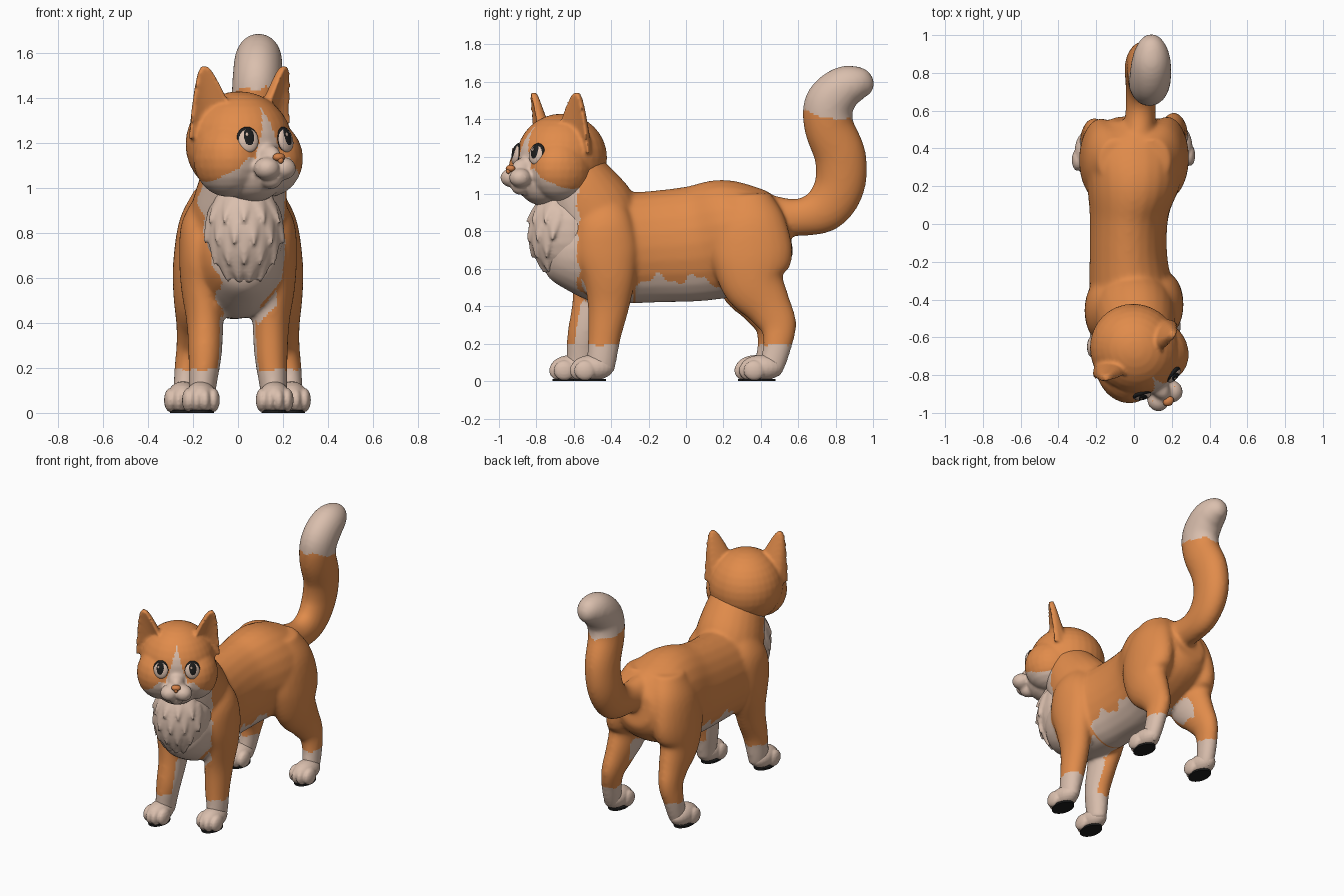
import bpy, bmesh, math
from mathutils import Vector, Matrix

cube = bpy.data.objects.get("Cube")
if cube:
    bpy.data.objects.remove(cube, do_unlink=True)


def material(name, rgb):
    m = bpy.data.materials.new(name)
    m.use_nodes = True
    m.diffuse_color = (*rgb, 1)
    m.node_tree.nodes["Principled BSDF"].inputs["Base Color"].default_value = (*rgb, 1)
    return m


ORANGE = material("orange_fur", (0.75, 0.26, 0.07))
CREAM = material("cream_fur", (0.70, 0.52, 0.42))
BLACK = material("black", (0.012, 0.012, 0.012))
NOSE = material("nose_orange", (0.66, 0.22, 0.065))

# The head is turned towards its left
HEAD = Matrix.Translation((0.018, -0.685, 0)) @ Matrix.Rotation(math.radians(33), 4, 'Z')


def ball(bm, loc, radii, rot=Matrix(), seg=24):
    mat = Matrix.Translation(loc) @ rot @ Matrix.Diagonal((*radii, 1))
    bmesh.ops.create_uvsphere(bm, u_segments=seg, v_segments=seg // 2, radius=1, matrix=mat)


def skin(bm, rings):
    """Join rings of points into a closed solid."""
    rings = [[bm.verts.new(p) for p in ring] for ring in rings]
    for r, s in zip(rings, rings[1:]):
        for j in range(len(r)):
            k = (j + 1) % len(r)
            bm.faces.new((r[j], r[k], s[k], s[j]))
    bm.faces.new(rings[0][::-1])
    bm.faces.new(rings[-1])


def tube(bm, pts, seg=24, steps=5):
    """Loft ellipses along points (x, y, z, half width, half depth)."""
    p = [Vector(q) for q in pts]
    p = [p[0] * 2 - p[1]] + p + [p[-1] * 2 - p[-2]]
    path = []
    for i in range(1, len(p) - 2):
        a, b, c, d = p[i - 1:i + 3]
        for k in range(steps):
            t = k / steps
            path.append((b * 2 + (c - a) * t + (a * 2 - b * 5 + c * 4 - d) * t * t
                         + (b * 3 - a - c * 3 + d) * t ** 3) * 0.5)
    path.append(p[-2])
    side, rings = Vector((1, 0, 0)), []
    for i, q in enumerate(path):
        tangent = Vector(path[min(i + 1, len(path) - 1)][:3]) - Vector(path[max(i - 1, 0)][:3])
        up = side.cross(tangent).normalized()
        angles = [math.tau * j / seg for j in range(seg)]
        rings.append([Vector(q[:3]) + side * q[3] * math.cos(a) + up * q[4] * math.sin(a) for a in angles])
    skin(bm, rings)


def finish(name, bm, mats, voxel=0, smooth=0, rule=None, matrix=Matrix()):
    """Turn a bmesh into an object, optionally fused, and colour its faces by a rule."""
    bmesh.ops.recalc_face_normals(bm, faces=bm.faces)
    me = bpy.data.meshes.new(name)
    bm.to_mesh(me)
    bm.free()
    ob = bpy.data.objects.new(name, me)
    bpy.context.collection.objects.link(ob)
    if voxel:
        mod = ob.modifiers.new("fuse", 'REMESH')
        mod.mode = 'VOXEL'
        mod.voxel_size = voxel
        mod = ob.modifiers.new("soften", 'SMOOTH')
        mod.factor = 0.5
        mod.iterations = smooth
        ev = ob.evaluated_get(bpy.context.evaluated_depsgraph_get())
        me = bpy.data.meshes.new_from_object(ev)
        ob.modifiers.clear()
        ob.data = me
    me.materials.clear()
    for m in mats:
        me.materials.append(m)
    for f in me.polygons:
        f.use_smooth = True
        f.material_index = int(rule(f.center, f.normal)) if rule else 0
    me.transform(matrix)
    return ob


# Body: torso, neck, tail and legs fused together
bm = bmesh.new()
tube(bm, [(.02, -.74, .72, .08, .12), (.02, -.67, .71, .16, .2), (0, -.52, .71, .215, .28),
          (-.015, -.35, .71, .22, .295), (-.03, -.15, .72, .205, .3), (-.025, .05, .735, .21, .31),
          (0, .22, .765, .25, .315), (0, .38, .78, .26, .265), (0, .49, .79, .215, .205), (0, .555, .8, .12, .12)])
tube(bm, [(0, -.4, .76, .21, .2), (.005, -.49, .9, .215, .23), (.02, -.57, 1.04, .19, .2),
          (.025, -.62, 1.15, .16, .16)])
tube(bm, [(.02, .42, .89, .09, .11), (.035, .6, .875, .08, .1), (.04, .74, .92, .085, .125),
          (.045, .82, 1.04, .095, .135), (.06, .825, 1.2, .1, .138), (.075, .765, 1.36, .107, .133),
          (.085, .765, 1.48, .11, .133), (.09, .84, 1.565, .107, .118), (.092, .92, 1.59, .09, .095),
          (.092, .98, 1.59, .055, .06), (.092, 1.005, 1.59, .02, .02)])
front_leg = [(.09, -.46, .98, .09, .11), (.15, -.44, .85, .1, .15), (.17, -.425, .7, .092, .165),
             (.163, -.41, .55, .09, .14), (.147, -.415, .4, .082, .112), (.147, -.435, .25, .074, .09),
             (.157, -.45, .12, .062, .08), (.16, -.46, .05, .055, .075)]
hind_leg = [(.09, .33, 1, .1, .12), (.145, .34, .86, .115, .19), (.175, .35, .68, .113, .22),
            (.188, .36, .53, .1, .175), (.195, .44, .4, .08, .125), (.208, .492, .3, .066, .1),
            (.225, .49, .2, .058, .078), (.235, .465, .1, .053, .07), (.24, .44, .05, .05, .065)]
for side, front_shift, hind_shift in ((1, 0, 0), (-1, -.11, -.03)):
    for leg, shift in ((front_leg, front_shift), (hind_leg, hind_shift)):
        tube(bm, [(side * x, y + shift * max(0, min(1, (.9 - z) / .65)), z, w, d) for x, y, z, w, d in leg])


def body_rule(c, n):
    x, y, z = c
    if y > .58 and z > .8:                                    # tail tip
        return z > 1.42 - .2 * (y - .75) + .01 * math.sin(x * 60)
    if z < .195 + .008 * math.sin(x * 50 + y * 40):           # socks
        return True
    inner = n.x * x < 0 and abs(n.x) > .7
    if y < -.28 and z < .48 and inner and n.y > -.45:         # inside of front legs
        return True
    if .15 < y < .45 and .36 < z < .55 and n.y < .3 and (inner or (n.z < -.5 and abs(x) < .12)):
        return True
    if -.27 < y < .13 + max(0, .55 - z) * .45:                # belly
        return z < .545 + .025 * math.sin(y * 32) + .012 * math.sin(y * 75)
    if y < -.28 and abs(x) < .1 and n.z < -.6 and z < .6:     # underside of chest
        return True
    if y < -.44 and n.y < -.55 and .05 < x < .17 and .35 + (x - .05) * 1.1 < z < .6:
        return True
    left_edge = -.06 - .11 * max(0, min(1, (z - .5) / .4))    # throat and chest
    wave = .012 * math.sin(z * 45)
    return y < -.575 + wave and .4 < z and left_edge + wave < x < .21


finish("body", bm, [ORANGE, CREAM], .012, 14, body_rule)

# Chest ruff: rounded core with rows of pointed tufts
bm = bmesh.new()
core, size = Vector((.028, -.615, .8)), Vector((.175, .215, .25))
ball(bm, core, size)
for row, (height, count) in enumerate(((.5, 5), (.15, 6), (-.2, 5), (-.55, 4), (-.82, 2))):
    for i in range(count):
        az = (i - (count - 1) / 2) * .45
        flat = math.sqrt(1 - height * height)
        d = Vector((math.sin(az) * flat, -math.cos(az) * flat, height))
        normal = Vector([a / b for a, b in zip(d, size)]).normalized()
        spot = core + Vector([a * b for a, b in zip(d, size)])
        tilt = normal.to_track_quat('-Y', 'Z').to_matrix().to_4x4() @ Matrix.Rotation(-.12, 4, 'X')
        tuft = bmesh.ops.create_uvsphere(bm, u_segments=14, v_segments=10, radius=1)["verts"]
        for v in tuft:
            v.co.x *= .55 + .45 * v.co.z
            v.co = Matrix.Translation(spot) @ tilt @ Vector((v.co.x * .064, v.co.y * .015, v.co.z * .1))
finish("chest_ruff", bm, [CREAM], .009, 5)

# Paws with four toes and dark soles
for name, x, y in (("left_front", .163, -.5), ("right_front", -.165, -.61),
                   ("left_hind", .24, .405), ("right_hind", -.245, .38)):
    bm = bmesh.new()
    ball(bm, (x, y, .072), (.07, .115, .068))
    for i in (-1.5, -.5, .5, 1.5):
        ball(bm, (x + i * .037, y - .068 + .012 * i * i, .057), (.029, .058, .054), seg=16)
    finish(name + "_paw", bm, [CREAM], .006, 4)
    bm = bmesh.new()
    bmesh.ops.create_cone(bm, cap_ends=True, segments=24, radius1=1, radius2=1, depth=1,
                          matrix=Matrix.Translation((x, y - .015, .006)) @ Matrix.Diagonal((.058, .088, .012, 1)))
    finish(name + "_sole", bm, [BLACK]).data.shade_flat()

# Head: skull, cheeks, muzzle and ears fused together
bm = bmesh.new()
ball(bm, (0, .025, 1.195), (.235, .245, .235), seg=32)
ball(bm, (0, -.08, 1.08), (.15, .16, .145))
ball(bm, (0, -.18, 1.14), (.055, .11, .06))
ball(bm, (0, -.235, 1.04), (.048, .055, .045))
for side in (1, -1):
    ball(bm, (side * .105, -.05, 1.13), (.15, .172, .17))
    ball(bm, (side * .043, -.268, 1.087), (.058, .06, .051))
    # Ears: tapered solids, hollow in front and rounded behind
    turn = Matrix.Rotation(side * .42, 4, 'Z')
    rings = []
    for r in range(13):
        v = r / 12
        width = .108 * (1 - v) ** .75 + .016
        us = [k / 6 - 1 for k in range(13)]
        ring = [(u, .045 * (1 - u * u) * (1 - v) - .012) for u in us]
        ring += [(u, (.085 * (1 - v) + .004) * math.sqrt(1 - u * u) + .02) for u in us[::-1]]
        centre = Vector((side * (.14 + .065 * v), -.005, 1.22 + .32 * v))
        rings.append([centre + turn @ Vector((u * width, y - .02, 0)) for u, y in ring])
    skin(bm, rings)


def head_rule(c, n):
    s, f, z = abs(c.x), -c.y, c.z
    cheek = min(1.135, 1.235 - .93 * s) + .006 * math.sin(s * 70)
    return f > -.03 and (z < cheek or (f > .08 and s < .3 * (1.36 - z)))


finish("head", bm, [ORANGE, CREAM], .01, 5, head_rule, HEAD)

# Nose
bm = bmesh.new()
ball(bm, (0, -.302, 1.137), (.03, .024, .019), seg=16)
ball(bm, (0, -.316, 1.123), (.013, .012, .015), seg=16)
finish("nose", bm, [NOSE], matrix=HEAD)

# Eyes with dark lids, pupils and glints
for side, name in ((1, "left"), (-1, "right")):
    turn = Matrix.Rotation(side * .3, 4, 'Z') @ Matrix.Rotation(-.2, 4, 'X')
    for part, mat, offset, radii in (("eyelid", BLACK, (side * .002, .002, .004), (.05, .02, .058)),
                                     ("eyeball", CREAM, (0, -.003, -.001), (.047, .02, .054)),
                                     ("pupil", BLACK, (0, -.007, .004), (.034, .018, .047)),
                                     ("eye_glint", CREAM, (-.01, -.023, .022), (.007, .004, .009))):
        bm = bmesh.new()
        ball(bm, Vector((side * .098, -.2, 1.212)) + turn @ Vector(offset), radii, turn)
        finish(name + "_" + part, bm, [mat], matrix=HEAD)
